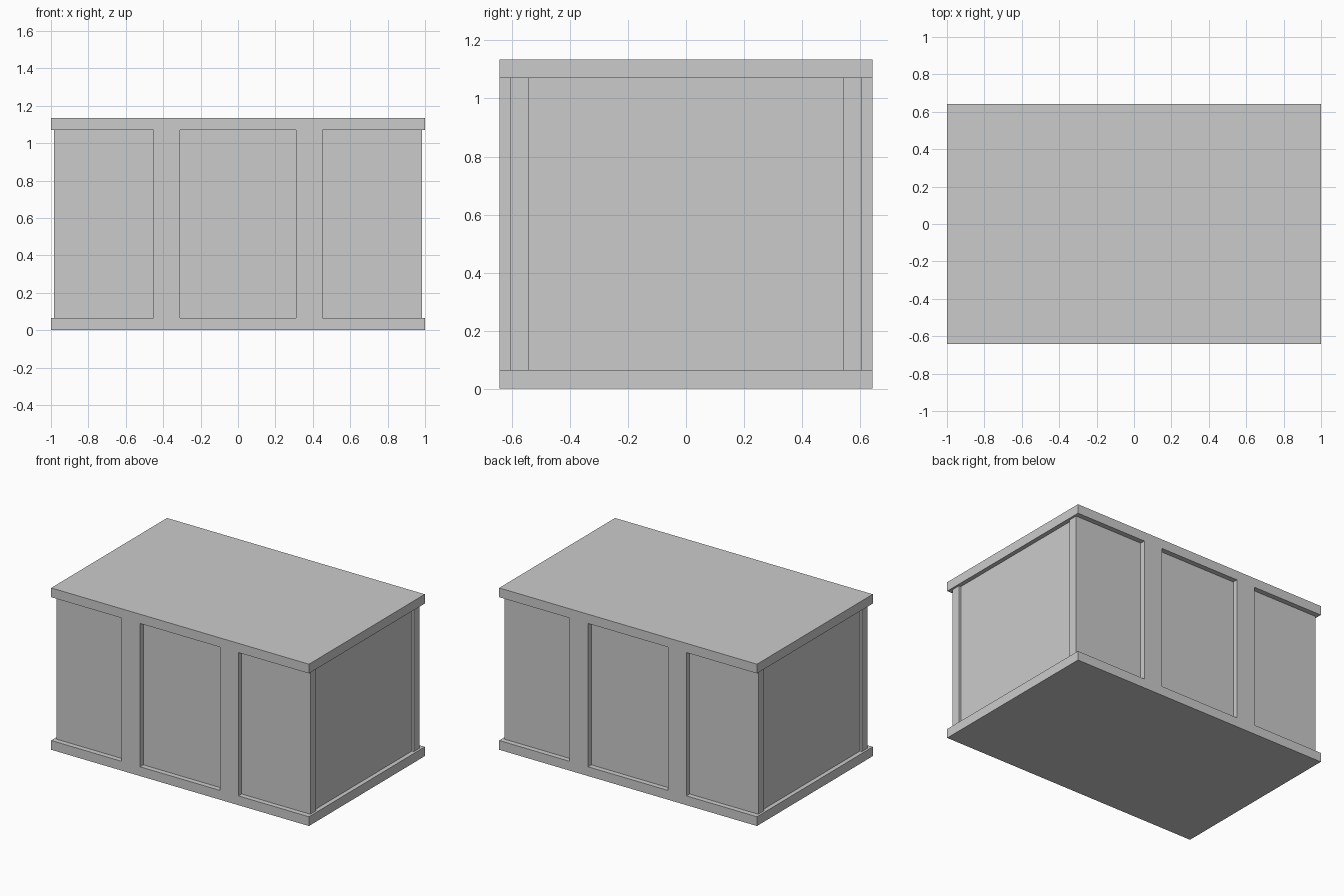
import bpy
import bmesh

if "Cube" in bpy.data.objects:
    bpy.data.objects.remove(bpy.data.objects["Cube"])


def box(name, x, y, z):
    """Box from (min, max) ranges on each axis."""
    bm = bmesh.new()
    bmesh.ops.create_cube(bm, size=1)
    for v in bm.verts:
        v.co = [r[0] if c < 0 else r[1] for c, r in zip(v.co, (x, y, z))]
    mesh = bpy.data.meshes.new(name)
    bm.to_mesh(mesh)
    bm.free()
    obj = bpy.data.objects.new(name, mesh)
    bpy.context.collection.objects.link(obj)
    return obj


def span(a, b, s):
    """Range a..b mirrored when s is -1."""
    return tuple(sorted((a * s, b * s)))


HX, HY, H = 1.0, 0.642, 1.135        # overall half width, half depth, height
SLAB = 0.065                         # lid and base thickness
BODY_X, BODY_Y, BOARD = 0.985, 0.606, 0.063
RECESS = 0.015                       # end panels sit back from the side boards
wall = (SLAB, H - SLAB)

# Base and lid
box("base", (-HX, HX), (-HY, HY), (0, SLAB))
box("lid", (-HX, HX), (-HY, HY), (H - SLAB, H))

# Long side walls with two vertical battens each
for s, side in ((-1, "front"), (1, "back")):
    box(side + "_wall", (-BODY_X, BODY_X), span(BODY_Y - BOARD, BODY_Y, s), wall)
    for t, hand in ((-1, "left"), (1, "right")):
        box(f"{side}_{hand}_batten", span(0.31, 0.453, t), span(BODY_Y, HY, s), wall)

# Recessed end walls between the long sides
for s, side in ((-1, "left"), (1, "right")):
    outer = BODY_X - RECESS
    inner_y = BODY_Y - BOARD
    box(side + "_end_wall", span(outer - BOARD, outer, s), (-inner_y, inner_y), wall)
